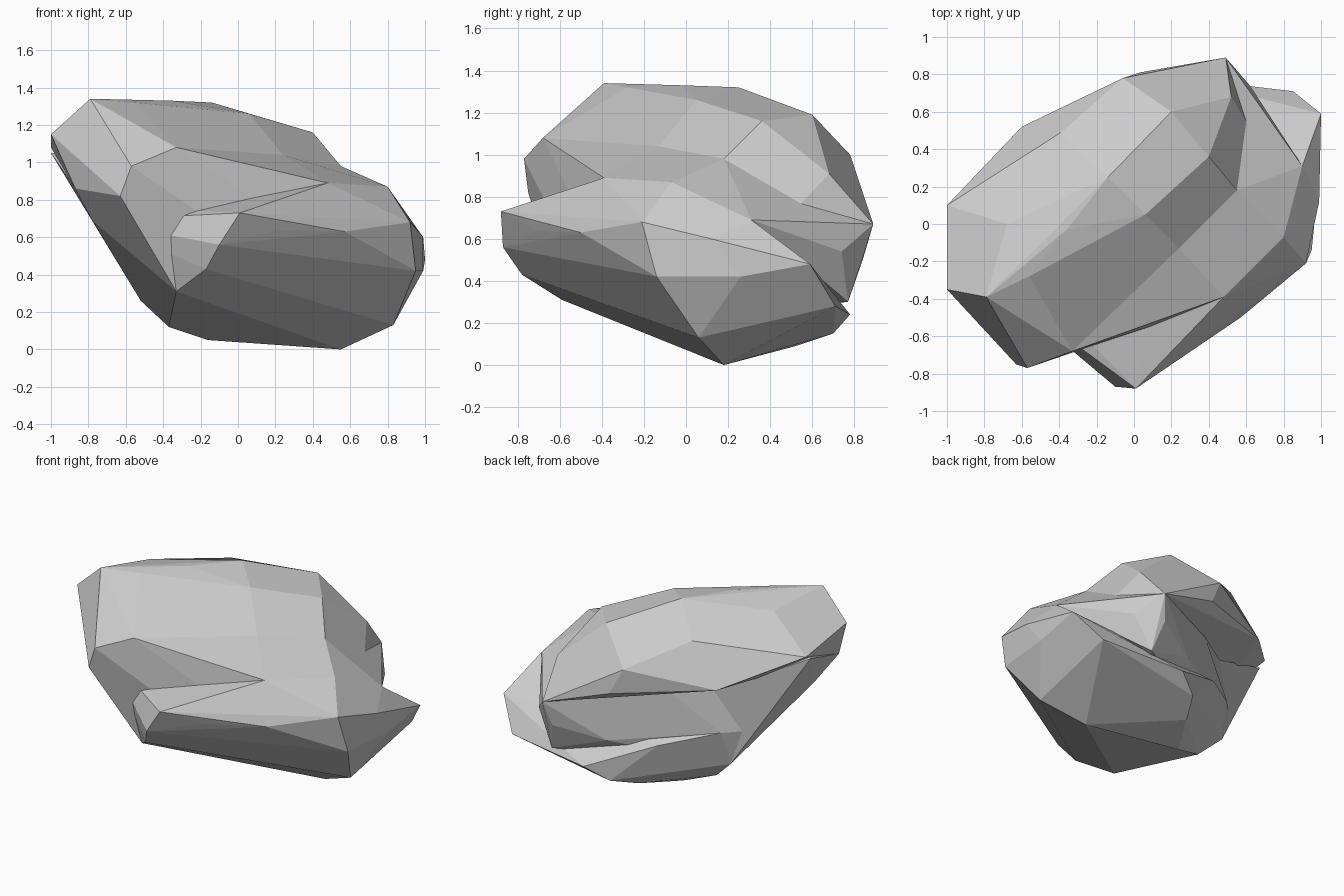
import bpy, bmesh

if "Cube" in bpy.data.objects:
    bpy.data.objects.remove(bpy.data.objects["Cube"])


def hull(name, rows):
    """Faceted block wrapped around a few rows of corner points."""
    bm = bmesh.new()
    for p in sorted({p for row in rows for p in row}):
        bm.verts.new(p)
    bmesh.ops.convex_hull(bm, input=bm.verts[:])
    loose = [v for v in bm.verts if not v.link_faces]
    bmesh.ops.delete(bm, geom=loose, context='VERTS')
    bmesh.ops.recalc_face_normals(bm, faces=bm.faces[:])
    me = bpy.data.meshes.new(name)
    bm.to_mesh(me)
    bm.free()
    ob = bpy.data.objects.new(name, me)
    bpy.context.collection.objects.link(ob)
    return ob


# Contours shared by neighbouring masses
brow = [(-.33, -.68, 1.08), (-.08, -.4, 1.05), (.24, -.13, 1.04), (.55, .18, .98), (.61, .53, .75)]
rim = [(-.22, -.65, .74), (.08, -.55, .81), (.48, -.39, .89), (.8, -.07, .87), (.9, .31, .69)]
chin = [(-.57, -.77, .98), (-.63, -.75, .82), (-.87, -.45, .86)]
keel = [(-.78, -.3, .69), (-.65, .17, .5), (-.52, .25, .26), (-.33, -.59, .31)]
tail = [(.49, .89, .67)]

# Upper leaning mass: crest, top, shoulder, brow, left end
upper = hull("boulder", [
    [(-.79, -.39, 1.34), (-.68, 0, 1.28), (-.39, .49, 1.18), (-.06, .78, 1.0)],
    [(-.56, -.28, 1.32), (-.36, -.03, 1.33), (-.14, .25, 1.32), (.2, .6, 1.19)],
    [(-.48, -.45, 1.22), (.06, .05, 1.26), (.4, .36, 1.16), (.52, .68, .91)],
    [(-1, -.35, 1.15), (-1, .1, 1.08), (-.6, .52, .9), (.03, .81, .82)],
    brow, chin, tail])

# Core between the upper mass and the ledge, with the back face
core = hull("core", [
    brow, rim, keel, tail,
    [(-.5, .32, .5), (-.44, .32, .78), (-.19, .48, .78), (.13, .69, .42)],
    [(.45, .84, .5), (.62, .74, .54), (.5, .77, .3)]])

# Left cheek running from the brow down to the keel
cheek = hull("cheek", [
    brow[:1], rim[:1], chin, keel,
    [(-1, .05, 1.05), (-.44, .32, .78), (-.1, -.3, .8)]])

# Lower ledge: front rim, undercut, base ring, back foot
ledge = hull("ledge", [
    rim, keel,
    [(.01, -.88, .73), (.23, -.71, .64), (.57, -.5, .63), (.92, -.21, .68), (.99, .12, .6), (1, .59, .48)],
    [(-.1, -.87, .56), (-.17, -.78, .43), (.95, -.14, .42), (.99, .26, .42), (.85, .71, .28)],
    [(.83, .06, .13), (.55, .18, 0), (-.16, .25, .05), (0, .52, .09), (.1, .7, .15), (.25, .78, .24)],
    [(-.37, .19, .12), (-.18, .57, .42), (-.5, .32, .5)]])

# Fuse the masses into one rock
parts = (core, cheek, ledge)
for part in parts:
    mod = upper.modifiers.new("fuse", 'BOOLEAN')
    mod.operation = 'UNION'
    mod.solver = 'EXACT'
    mod.object = part
dg = bpy.context.evaluated_depsgraph_get()
fused = bpy.data.meshes.new_from_object(upper.evaluated_get(dg))
upper.modifiers.clear()
upper.data = fused
for part in parts:
    bpy.data.objects.remove(part)

# Pair triangles into flat quads
bm = bmesh.new()
bm.from_mesh(fused)
bmesh.ops.join_triangles(bm, faces=[f for f in bm.faces if len(f.verts) == 3],
                         angle_face_threshold=.35, angle_shape_threshold=1.2)
for f in bm.faces:
    f.smooth = False
bm.to_mesh(fused)
bm.free()
